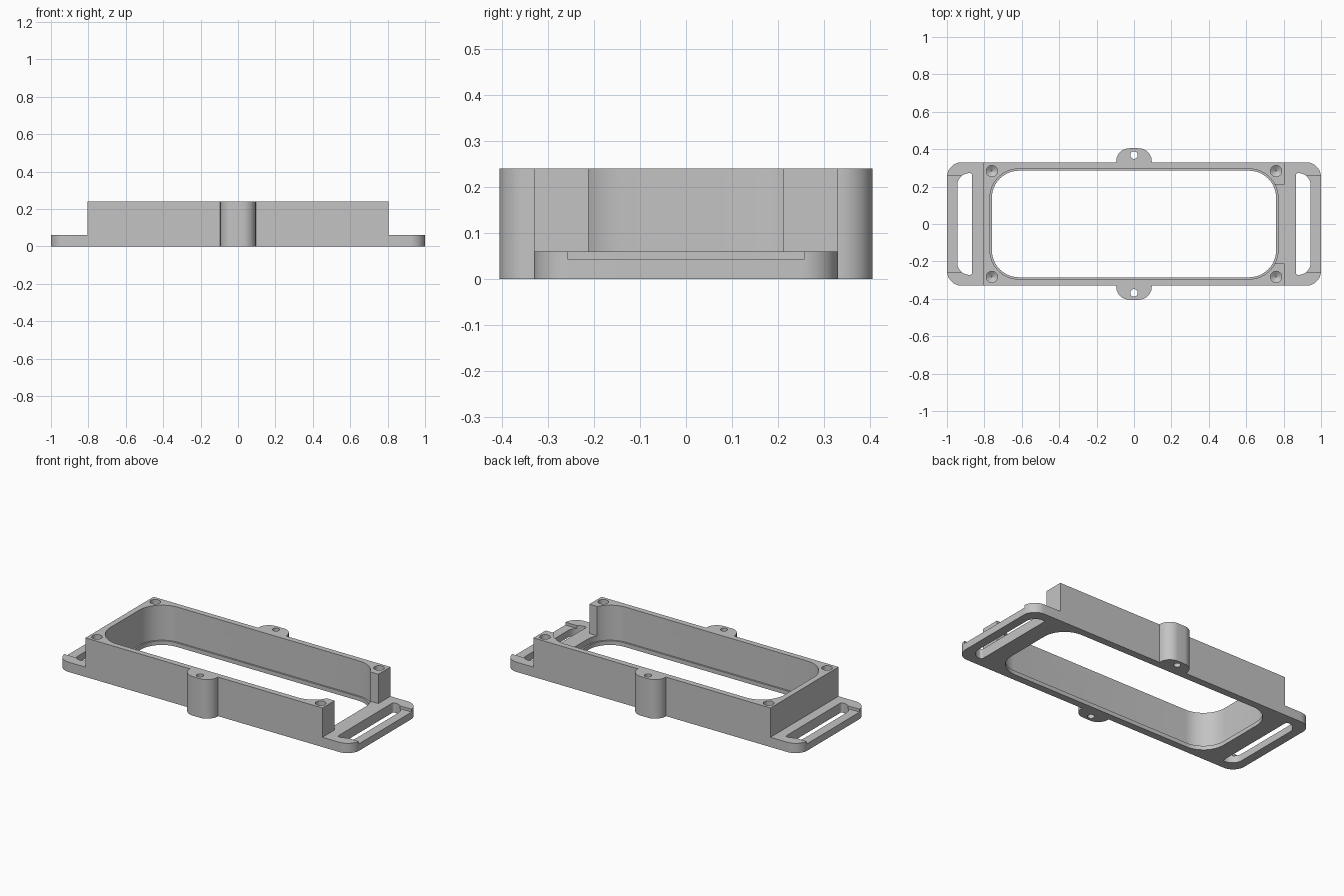
import bpy, bmesh
from math import cos, sin, pi, radians

cube = bpy.data.objects.get("Cube")
if cube:
    bpy.data.objects.remove(cube, do_unlink=True)

grey = bpy.data.materials.new("plain grey")
grey.use_nodes = True
colour = (0.55, 0.55, 0.55, 1)
grey.diffuse_color = colour
grey.node_tree.nodes["Principled BSDF"].inputs["Base Color"].default_value = colour

TOP, FLANGE = 0.24, 0.06


def outline(x0, x1, y0, y1, radii=(0, 0, 0, 0), steps=12):
    """Rounded rectangle; radii run counter-clockwise from the +x +y corner."""
    corners = [(x1, y1, -1, -1), (x0, y1, 1, -1), (x0, y0, 1, 1), (x1, y0, -1, 1)]
    pts = []
    for i, ((x, y, sx, sy), r) in enumerate(zip(corners, radii)):
        if r == 0:
            pts.append((x, y))
            continue
        for k in range(steps + 1):
            a = (i + k / steps) * pi / 2
            pts.append((x + sx * r + r * cos(a), y + sy * r + r * sin(a)))
    return pts


def circle(x, y, r, n=32):
    return [(x + r * cos(2 * pi * k / n), y + r * sin(2 * pi * k / n)) for k in range(n)]


def loft(name, sections):
    """Closed solid through matching (outline, z) sections, bottom to top."""
    bm = bmesh.new()
    rings = [[bm.verts.new((x, y, z)) for x, y in pts] for pts, z in sections]
    n = len(rings[0])
    for low, high in zip(rings, rings[1:]):
        for i in range(n):
            j = (i + 1) % n
            bm.faces.new((low[i], low[j], high[j], high[i]))
    bm.faces.new(rings[0][::-1])
    bm.faces.new(rings[-1])
    mesh = bpy.data.meshes.new(name)
    bm.to_mesh(mesh)
    bm.free()
    mesh.materials.append(grey)
    obj = bpy.data.objects.new(name, mesh)
    bpy.context.collection.objects.link(obj)
    return obj


def prism(name, pts, z0, z1):
    return loft(name, [(pts, z0), (pts, z1)])


def combine(target, tool, operation):
    tool.hide_render = True
    mod = target.modifiers.new(tool.name, "BOOLEAN")
    mod.operation, mod.solver, mod.object = operation, "EXACT", tool
    bpy.context.view_layer.objects.active = target
    bpy.ops.object.modifier_apply(modifier=mod.name)
    bpy.data.objects.remove(tool, do_unlink=True)


# Flange plate, tall walls and the two side lugs
frame = prism("housing_frame", outline(-1, 1, -0.33, 0.33, (0.08,) * 4), 0, FLANGE)
combine(frame, prism("walls", outline(-0.805, 0.805, -0.33, 0.33), 0, TOP), "UNION")
lug_r = 0.07
for y0, y1, radii in ((0.25, 0.405, (lug_r, lug_r, 0, 0)),
                      (-0.405, -0.25, (0, 0, lug_r, lug_r))):
    combine(frame, prism("lug", outline(-0.095, 0.095, y0, y1, radii), 0, TOP), "UNION")

# Main cavity with a narrow lip at the bottom
combine(frame, prism("cavity", outline(-0.77, 0.77, -0.295, 0.295, (0.155,) * 4), 0.025, 0.3), "DIFFERENCE")
combine(frame, prism("window", outline(-0.76, 0.76, -0.285, 0.285, (0.145,) * 4), -0.1, 0.1), "DIFFERENCE")

# Open end wall
combine(frame, prism("end_gap", outline(0.6, 0.9, -0.212, 0.212), FLANGE, 0.3), "DIFFERENCE")

# Strap slots and the lowered outer bars
for side in (-1, 1):
    x0, x1 = sorted((side * 0.865, side * 0.945))
    small, big = 0.012, 0.066
    radii = (big, small, small, big) if side > 0 else (small, big, big, small)
    combine(frame, prism("strap_slot", outline(x0, x1, -0.272, 0.272, radii), -0.1, 0.1), "DIFFERENCE")
    x0, x1 = sorted((side * 0.91, side * 1.1))
    combine(frame, prism("strap_recess", outline(x0, x1, -0.257, 0.257), 0.043, 0.1), "DIFFERENCE")

# Lug through holes
for y in (-0.368, 0.368):
    combine(frame, prism("lug_hole", circle(0, y, 0.02), -0.1, 0.3), "DIFFERENCE")

# Blind screw holes with conical ends
for x in (-0.76, 0.76):
    for y in (-0.283, 0.283):
        hole = loft("screw_hole", [(circle(x, y, 0.002), 0.13), (circle(x, y, 0.03), 0.15),
                                   (circle(x, y, 0.03), 0.3)])
        combine(frame, hole, "DIFFERENCE")

# Smooth curves, sharp edges
bpy.ops.object.select_all(action="DESELECT")
frame.select_set(True)
bpy.context.view_layer.objects.active = frame
bpy.ops.object.shade_smooth_by_angle(angle=radians(30))
